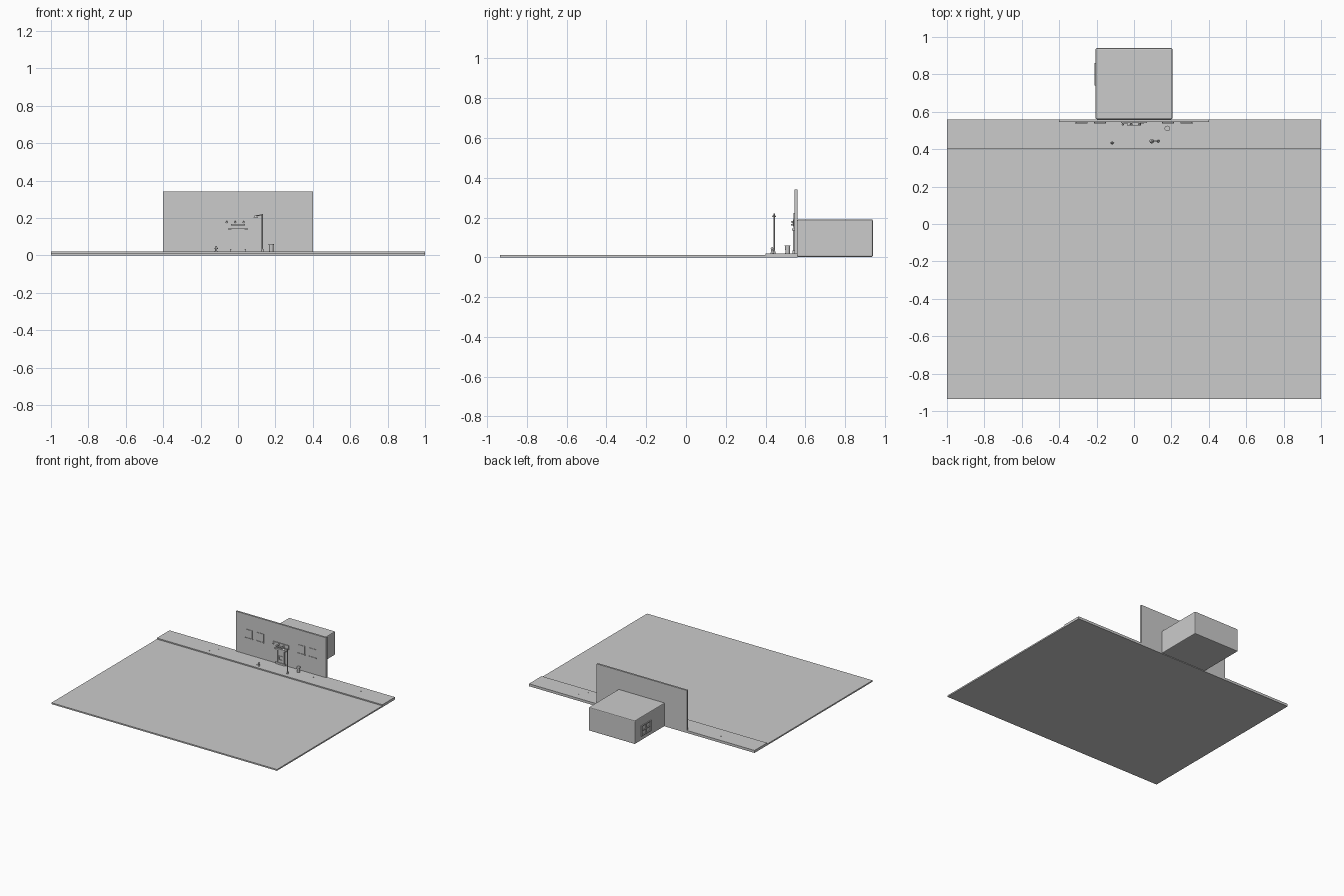
import bpy
from math import pi
from mathutils import Vector

cube = bpy.data.objects.get("Cube")
if cube:
    bpy.data.objects.remove(cube, do_unlink=True)

grey = bpy.data.materials.new("plain grey")
grey.use_nodes = True
grey.diffuse_color = (0.6, 0.6, 0.6, 1)
grey.node_tree.nodes["Principled BSDF"].inputs["Base Color"].default_value = (0.6, 0.6, 0.6, 1)


def finish(name, bevel=0):
    ob = bpy.context.object
    ob.name = name
    ob.data.materials.append(grey)
    if bevel:
        mod = ob.modifiers.new("soft edges", "BEVEL")
        mod.width = bevel
        mod.segments = 2
    return ob


def box(name, x, y, z, bevel=0):
    """Box from (low, high) pairs on each axis."""
    spans = (x, y, z)
    bpy.ops.mesh.primitive_cube_add(size=1, location=[(a + b) / 2 for a, b in spans])
    bpy.context.object.scale = [b - a for a, b in spans]
    bpy.ops.object.transform_apply(location=False, rotation=False)
    return finish(name, bevel)


def rod(name, start, end, r1, r2=None, sides=16):
    """Tapered round bar between two points."""
    a, b = Vector(start), Vector(end)
    bpy.ops.mesh.primitive_cone_add(vertices=sides, radius1=r1, radius2=r1 if r2 is None else r2,
                                    depth=(b - a).length, location=(a + b) / 2)
    bpy.context.object.rotation_euler = (b - a).to_track_quat("Z", "Y").to_euler()
    bpy.ops.object.shade_smooth_by_angle()
    return finish(name)


# Road, pavement and facade
box("road", (-1, 1), (-0.935, 0.56), (0, 0.011))
box("pavement", (-1, 1), (0.4, 0.56), (0.011, 0.02))
box("facade", (-0.4, 0.4), (0.545, 0.56), (0.011, 0.34))
for row in (0.44, 0.5):
    for i in range(-6, 7):
        x = i * 0.14 + (0.04 if row > 0.45 else 0)
        box("paving_stud", (x - 0.002, x + 0.002), (row - 0.002, row + 0.002), (0.02, 0.021))

# Back room with side window
box("back_room", (-0.205, 0.205), (0.56, 0.94), (0.002, 0.19), 0.006)
for y in (0.74, 0.797, 0.854):
    box("room_window_upright", (-0.212, -0.203), (y, y + 0.008), (0.035, 0.12))
for z in (0.035, 0.074, 0.112):
    box("room_window_bar", (-0.211, -0.203), (0.74, 0.862), (z, z + 0.008))

# Facade windows
for x in (-0.282, -0.182, 0.182, 0.282):
    box("window_panel", (x - 0.029, x + 0.029), (0.541, 0.547), (0.157, 0.222))
    box("window_sill", (x - 0.033, x + 0.033), (0.537, 0.547), (0.15, 0.157))

# Door, frame and signboard
box("door_step", (-0.042, 0.042), (0.535, 0.547), (0.02, 0.033))
box("door", (-0.028, 0.028), (0.542, 0.547), (0.033, 0.135))
for s in (-1, 1):
    box("door_jamb", sorted((s * 0.027, s * 0.034)), (0.537, 0.547), (0.033, 0.135))
    box("door_panel_side", sorted((s * 0.012, s * 0.016)), (0.538, 0.543), (0.055, 0.088))
for z in (0.055, 0.084):
    box("door_panel_rail", (-0.016, 0.016), (0.538, 0.543), (z, z + 0.004))
box("door_lintel", (-0.05, 0.05), (0.534, 0.547), (0.135, 0.145))
box("signboard", (-0.07, 0.07), (0.539, 0.547), (0.155, 0.19))
box("signboard_ledge", (-0.038, 0.038), (0.527, 0.54), (0.16, 0.168))
for x in (-0.06, -0.015, 0.03):
    rod("sign_lamp", (x, 0.54, 0.18), (x, 0.53, 0.175), 0.004, 0.006)

# Street lamp
rod("lamp_base", (0.13, 0.443, 0.02), (0.13, 0.443, 0.04), 0.007, 0.004)
rod("lamp_post", (0.13, 0.443, 0.02), (0.13, 0.443, 0.22), 0.0035)
rod("lamp_arm", (0.13, 0.443, 0.216), (0.095, 0.443, 0.212), 0.0028)
rod("lamp_shade", (0.095, 0.443, 0.202), (0.095, 0.443, 0.214), 0.012, 0.004)

# Hydrant
x, y = -0.117, 0.433
rod("hydrant_foot", (x, y, 0.02), (x, y, 0.024), 0.008)
rod("hydrant_body", (x, y, 0.024), (x, y, 0.043), 0.0055)
rod("hydrant_cap", (x, y, 0.043), (x, y, 0.051), 0.007, 0.002)
rod("hydrant_outlets", (x - 0.009, y, 0.037), (x + 0.009, y, 0.037), 0.0025)

# Litter bin
rod("bin_body", (0.178, 0.511, 0.02), (0.178, 0.511, 0.056), 0.011, 0.013)
rod("bin_rim", (0.178, 0.511, 0.056), (0.178, 0.511, 0.06), 0.0145)
